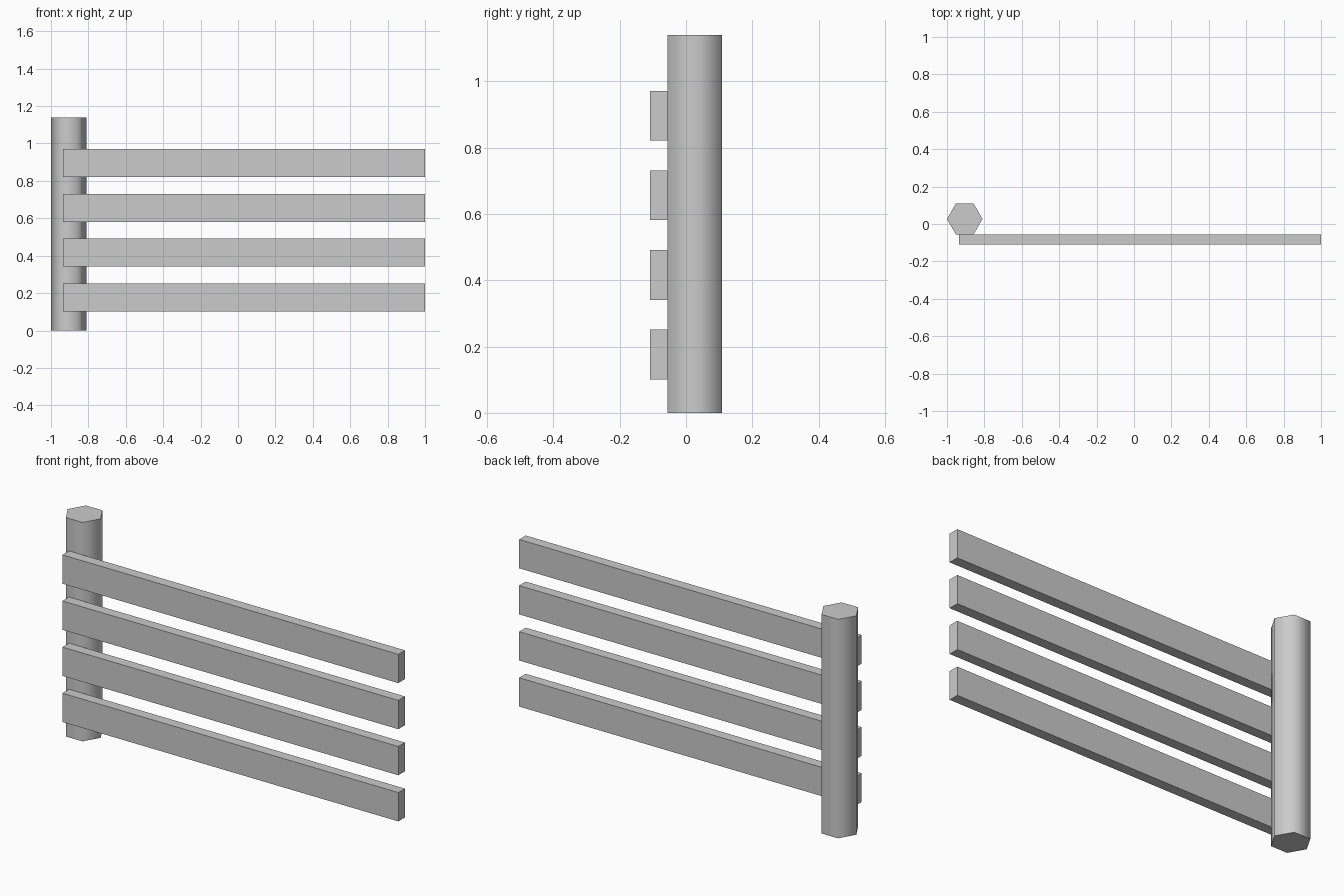
import bpy
import math

cube = bpy.data.objects.get("Cube")
if cube:
    bpy.data.objects.remove(cube, do_unlink=True)

# Plain grey for the whole fence section
grey = bpy.data.materials.new("plain_grey")
grey.use_nodes = True
colour = (0.6, 0.6, 0.6, 1)
grey.diffuse_color = colour
grey.node_tree.nodes["Principled BSDF"].inputs["Base Color"].default_value = colour

POST_R, POST_H = 0.095, 1.14
POST_X, POST_Y = -1 + POST_R, 0.027
RAIL_BACK = POST_Y - POST_R * math.cos(math.pi / 6)
RAIL_THICK, RAIL_TALL = 0.054, 0.15
RAIL_START, RAIL_END = -0.935, 1.0


def finish(name):
    obj = bpy.context.object
    obj.name = name
    obj.data.materials.append(grey)
    bpy.ops.object.transform_apply(location=False, rotation=True, scale=True)
    return obj


# Six-sided post with soft sides and crisp caps
bpy.ops.mesh.primitive_cylinder_add(
    vertices=6, radius=POST_R, depth=POST_H,
    location=(POST_X, POST_Y, POST_H / 2), rotation=(0, 0, math.pi / 2))
finish("post")
bpy.ops.object.shade_smooth_by_angle(angle=math.radians(65))

# Four rails fixed to the front of the post
for i in range(4):
    bpy.ops.mesh.primitive_cube_add(
        size=1,
        location=((RAIL_START + RAIL_END) / 2, RAIL_BACK - RAIL_THICK / 2,
                  0.176 + 0.24 * i))
    bpy.context.object.scale = (RAIL_END - RAIL_START, RAIL_THICK, RAIL_TALL)
    finish(f"rail_{i + 1}")
